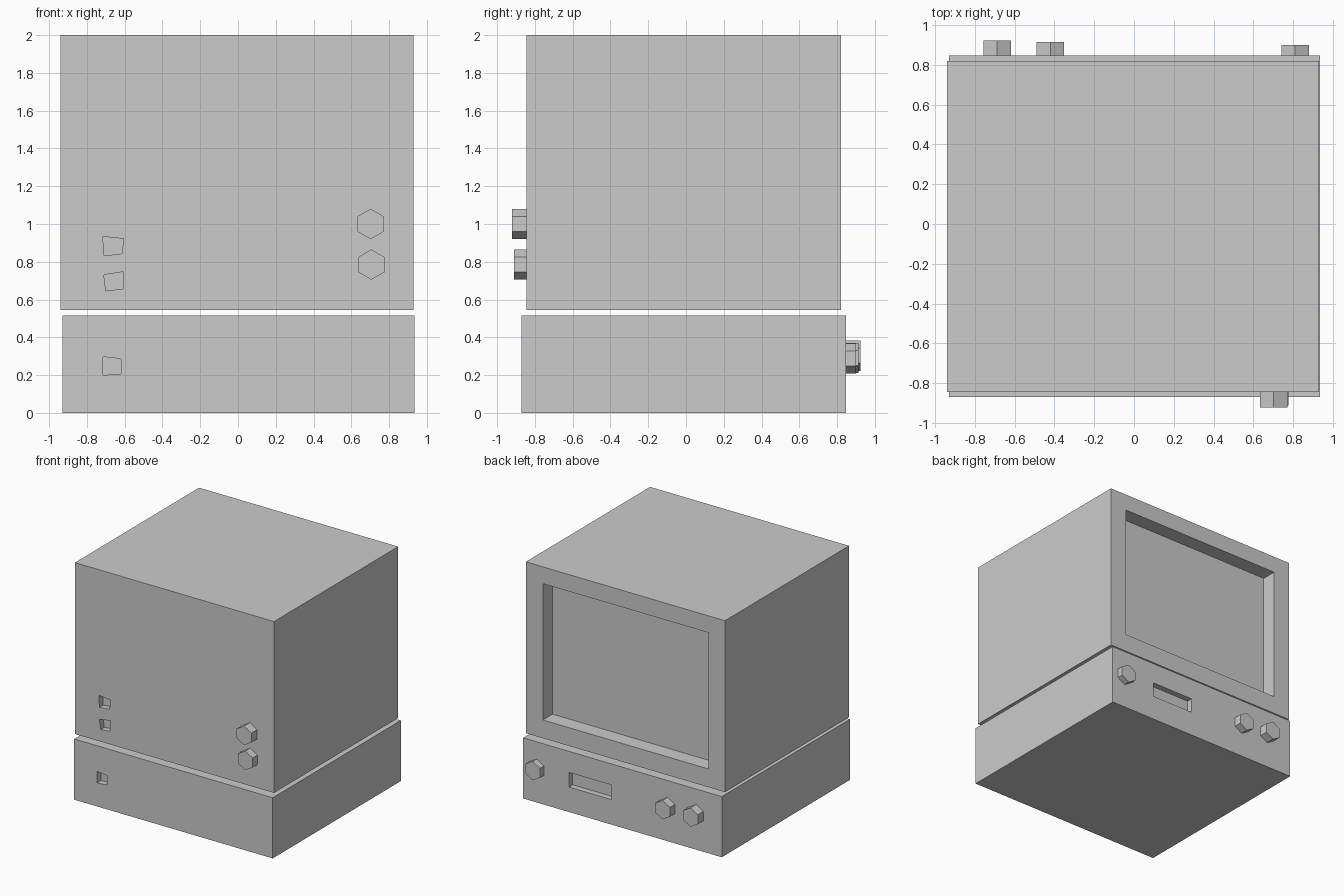
import bpy, bmesh, math

if "Cube" in bpy.data.objects:
    bpy.data.objects.remove(bpy.data.objects["Cube"])


def prism(name, profile, y0, y1):
    """Extrude a closed (x, z) profile from y0 to y1."""
    bm = bmesh.new()
    face = bm.faces.new([bm.verts.new((x, y0, z)) for x, z in profile])
    ext = bmesh.ops.extrude_face_region(bm, geom=[face])
    moved = [v for v in ext["geom"] if isinstance(v, bmesh.types.BMVert)]
    bmesh.ops.translate(bm, verts=moved, vec=(0, y1 - y0, 0))
    bmesh.ops.recalc_face_normals(bm, faces=bm.faces)
    mesh = bpy.data.meshes.new(name)
    bm.to_mesh(mesh)
    bm.free()
    obj = bpy.data.objects.new(name, mesh)
    bpy.context.collection.objects.link(obj)
    return obj


def rect(x0, x1, z0, z1):
    return [(x0, z0), (x1, z0), (x1, z1), (x0, z1)]


def hexagon(cx, cz, r=0.08):
    return [(cx + r * math.sin(i * math.pi / 3), cz + r * math.cos(i * math.pi / 3))
            for i in range(6)]


def recess(body, profile, y0, y1):
    """Cut a pocket into the body and discard the cutter."""
    cutter = prism("cutter", profile, y0, y1)
    cutter.hide_render = True
    mod = body.modifiers.new("recess", "BOOLEAN")
    mod.operation = "DIFFERENCE"
    mod.solver = "EXACT"
    mod.object = cutter
    bpy.context.view_layer.objects.active = body
    bpy.ops.object.modifier_apply(modifier=mod.name)
    bpy.data.objects.remove(cutter)


# Monitor housing and the base unit, separated by a thin gap
monitor = prism("monitor_housing", rect(-0.94, 0.93, 0.545, 2.0), -0.845, 0.82)
base = prism("base_unit", rect(-0.93, 0.935, 0, 0.515), -0.87, 0.848)

# Screen recess and disk slot
recess(monitor, rect(-0.785, 0.77, 0.70, 1.857), 0.69, 0.95)
recess(base, rect(0.105, 0.505, 0.212, 0.336), 0.798, 0.95)

# Slightly uneven sockets on the opposite side
recess(monitor, [(-0.715, 0.933), (-0.605, 0.922), (-0.615, 0.843), (-0.71, 0.832)], -0.95, -0.795)
recess(monitor, [(-0.71, 0.731), (-0.605, 0.747), (-0.61, 0.657), (-0.70, 0.646)], -0.95, -0.795)
recess(base, [(-0.715, 0.297), (-0.62, 0.286), (-0.62, 0.207), (-0.715, 0.2)], -0.95, -0.82)

# Hexagonal knobs: centre x, centre z, inner y, outer y
knobs = [
    ("socket_side_knob_upper", 0.702, 1.0, -0.845, -0.922),
    ("socket_side_knob_lower", 0.706, 0.785, -0.845, -0.911),
    ("base_knob_outer", -0.688, 0.303, 0.848, 0.923),
    ("base_knob_inner", -0.42, 0.291, 0.848, 0.914),
    ("base_knob_single", 0.81, 0.288, 0.848, 0.90),
]
for name, x, z, y0, y1 in knobs:
    prism(name, hexagon(x, z), y0, y1)
